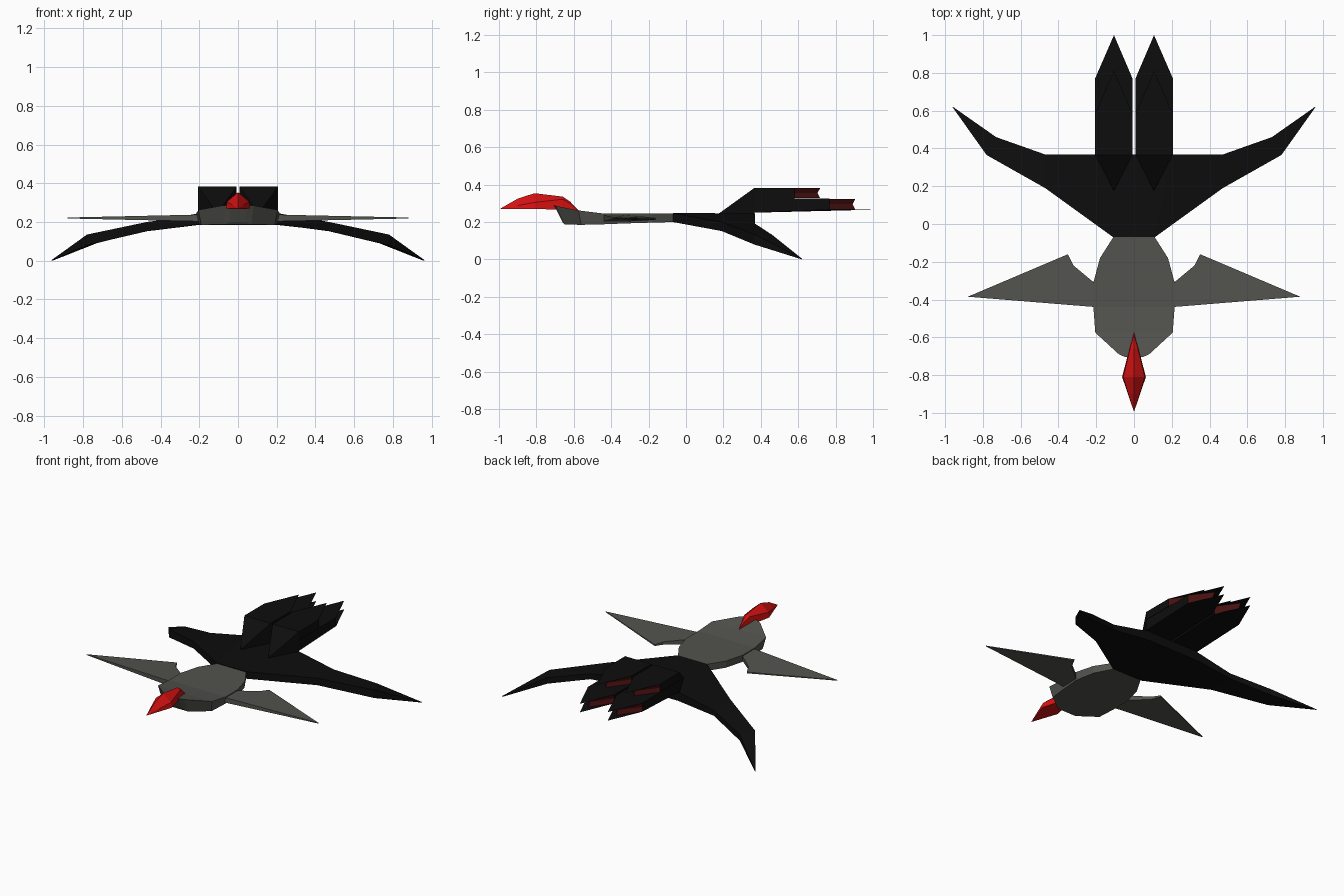
import bpy, bmesh

if "Cube" in bpy.data.objects:
    bpy.data.objects.remove(bpy.data.objects["Cube"])


def material(name, rgb):
    m = bpy.data.materials.new(name)
    m.diffuse_color = (*rgb, 1)
    m.use_nodes = True
    m.node_tree.nodes["Principled BSDF"].inputs["Base Color"].default_value = m.diffuse_color
    return m


BLACK = material("hull black", (0.004, 0.004, 0.004))
GREY = material("warm grey", (0.085, 0.085, 0.075))
RED = material("canopy red", (0.68, 0.006, 0.006))
DARK_RED = material("exhaust dark red", (0.065, 0.005, 0.005))


def build(name, verts, faces, mat, mirror=False):
    bm = bmesh.new()
    vs = [bm.verts.new(v) for v in verts]
    for f in faces:
        bm.faces.new([vs[i] for i in f])
    bmesh.ops.remove_doubles(bm, verts=bm.verts, dist=0.0005)
    bmesh.ops.recalc_face_normals(bm, faces=bm.faces)
    me = bpy.data.meshes.new(name)
    bm.to_mesh(me)
    bm.free()
    me.materials.append(mat)
    ob = bpy.data.objects.new(name, me)
    bpy.context.collection.objects.link(ob)
    if mirror:
        ob.modifiers.new("mirror", 'MIRROR').use_mirror_merge = False
    return ob


def loft(name, rings, mat, mirror=False):
    """Skin closed rings of equal size and cap both ends."""
    n = len(rings[0])
    verts = [p for r in rings for p in r]
    faces = [(k*n + i, k*n + (i+1) % n, (k+1)*n + (i+1) % n, (k+1)*n + i)
             for k in range(len(rings) - 1) for i in range(n)]
    faces += [tuple(range(n)), tuple(range(len(verts) - n, len(verts)))]
    return build(name, verts, faces, mat, mirror)


def plate(name, pts, mat, open_edges=()):
    """Mirrored slab from an outline of (x, y, low z, high z)."""
    n = len(pts)
    verts = [(x, y, a) for x, y, a, b in pts] + [(x, y, b) for x, y, a, b in pts]
    faces = [tuple(range(n)), tuple(range(n, 2*n))]
    faces += [(i, (i+1) % n, n + (i+1) % n, n + i) for i in range(n) if i not in open_edges]
    return build(name, verts, faces, mat, True)


# forward body: (top y, bottom y, top half width, bottom half width, low z, high z)
body = [(-.07, -.07, .11, .11, .20, .245), (-.18, -.18, .18, .175, .197, .245),
        (-.31, -.31, .215, .205, .193, .245), (-.44, -.44, .215, .20, .188, .245),
        (-.575, -.56, .205, .19, .185, .262), (-.69, -.65, .08, .07, .187, .285),
        (-.705, -.66, .045, .04, .20, .288)]
loft("forward_body", [[(-wb, yb, a), (wb, yb, a), (wt, yt, b), (-wt, yt, b)]
                      for yt, yb, wt, wb, a, b in body], GREY)

# small front wings
plate("front_wing", [(.20, -.44, .203, .238), (.88, -.385, .218, .223),
                     (.35, -.16, .213, .222), (.32, -.22, .208, .228),
                     (.20, -.32, .203, .238)], GREY)

# faceted canopy: (y, base half width, base z, shoulder half width, shoulder z, ridge z)
can = [(-.992, .001, .270, .0008, .2705, .272), (-.90, .032, .270, .030, .288, .325),
       (-.81, .063, .270, .057, .305, .354), (-.66, .024, .266, .021, .322, .336),
       (-.62, .012, .263, .010, .30, .31), (-.575, .001, .26, .0008, .2605, .262)]
loft("canopy", [[(-w, y, z), (w, y, z), (s, y, sz), (0, y, rz), (-s, y, sz)]
                for y, w, z, s, sz, rz in can], RED)

# swept rear wing: leading (x, y, low, high), trailing (x, y, low, high)
half = [((.11, -.07, .20, .248), (.20, .368, .185, .246)),
        ((.47, .19, .152, .20), (.47, .368, .155, .192)),
        ((.78, .365, .08, .135), (.73, .46, .09, .132)),
        ((.962, .62, 0, .004), (.958, .62, 0, .004))]
flip = [tuple((-p[0], *p[1:]) for p in s) for s in reversed(half)]
loft("rear_wing", [[(l[0], l[1], l[2]), (t[0], t[1], t[2]), (t[0], t[1], t[3]), (l[0], l[1], l[3])]
                   for l, t in flip + half], BLACK)

# twin engines, mirrored: pointed intake, two stacked ducts with pointed tail plates
X0, XM, X1, Y0 = .007, .106, .207, .365
build("engine_intake", [(XM, .175, .245), (X0, Y0, .245), (X1, Y0, .245), (X1, Y0, .382), (X0, Y0, .382)],
      [(0, 1, 2), (0, 2, 3), (0, 3, 4), (0, 4, 1), (1, 2, 3, 4)], BLACK, True)
for label, end, front_low, low, high in (("upper", .58, .327, .327, .382), ("lower", .768, .25, .266, .325)):
    plate(label + "_engine_duct", [(X0, Y0, front_low, high), (X1, Y0, front_low, high), (X1, end, low, high),
                                   (XM, end + .232, low, high), (X0, end, low, high)],
          BLACK, open_edges=(2, 3))
    # creased exhaust wedge between the tail plates
    rows = []
    for z, d in ((low + .001, 0), ((low + high) / 2, .014), (high - .001, 0)):
        rows += [(X0, end - d, z), (XM, end + .137 - d, z), (X1, end - d, z)]
    build(label + "_exhaust", rows, [(r + c, r + c + 1, r + c + 4, r + c + 3) for r in (0, 3) for c in (0, 1)],
          DARK_RED, True)
